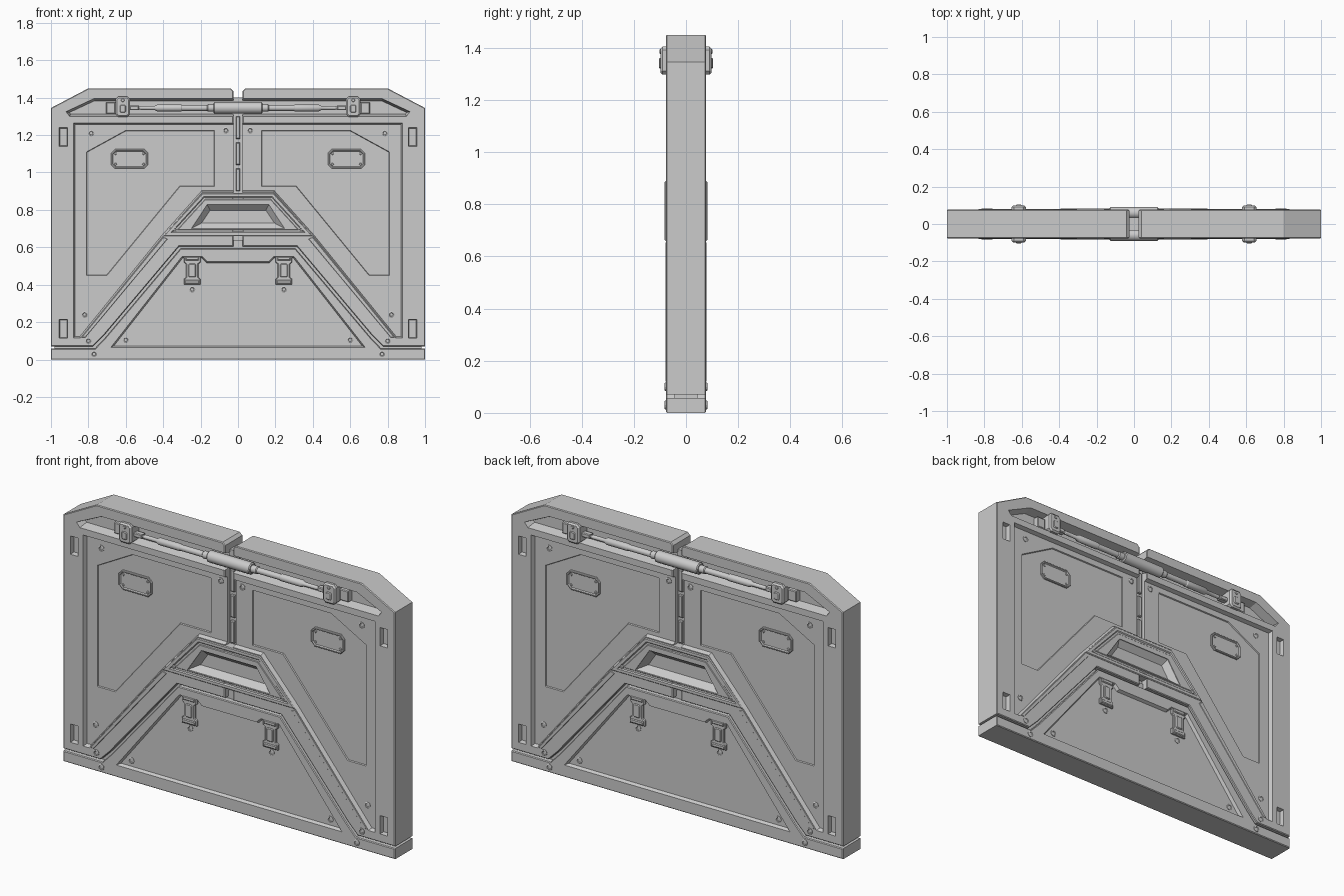
import bpy, bmesh
from math import cos, sin, pi
from mathutils import Vector

if "Cube" in bpy.data.objects:
    bpy.data.objects.remove(bpy.data.objects["Cube"])

F = 0.077  # half thickness of the barrier


def loft(name, rings, mx=True, my=True, smooth=False):
    """Closed skin through rings of 3D points, repeated left/right and front/back."""
    bm = bmesh.new()
    for sx in ((1, -1) if mx else (1,)):
        for sy in ((1, -1) if my else (1,)):
            vs = [[bm.verts.new((p[0] * sx, p[1] * sy, p[2])) for p in r] for r in rings]
            n = len(vs[0])
            for a, b in zip(vs, vs[1:]):
                for i in range(n):
                    bm.faces.new((a[i], a[(i + 1) % n], b[(i + 1) % n], b[i]))
            bm.faces.new(vs[0])
            bm.faces.new(vs[-1])
    bmesh.ops.recalc_face_normals(bm, faces=bm.faces)
    me = bpy.data.meshes.new(name)
    bm.to_mesh(me)
    bm.free()
    ob = bpy.data.objects.new(name, me)
    bpy.context.collection.objects.link(ob)
    if smooth:
        bpy.ops.object.select_all(action='DESELECT')
        ob.select_set(True)
        bpy.context.view_layer.objects.active = ob
        bpy.ops.object.shade_smooth_by_angle()
    return ob


def inset(pts, d):
    """Mitred inward offset of an x/z outline."""
    n = len(pts)
    area = sum(pts[i][0] * pts[(i + 1) % n][1] - pts[(i + 1) % n][0] * pts[i][1] for i in range(n))
    s = 1 if area > 0 else -1
    out = []
    for i in range(n):
        p, q, r = (Vector(pts[k % n]) for k in (i - 1, i, i + 1))
        a, b = (q - p).normalized(), (r - q).normalized()
        na, nb = Vector((-a.y, a.x)) * s, Vector((-b.y, b.x)) * s
        out.append(tuple(q + (na + nb) * (d / (1 + na.dot(nb)))))
    return out


def prism(name, layers, mx=True, my=True, smooth=False):
    """layers: (depth y, outline) pairs; y is the distance in front of the middle."""
    return loft(name, [[(x, -y, z) for x, z in pts] for y, pts in layers], mx, my, smooth)


def plate(name, pts, y0, y1, bevel=0.004, **kw):
    return prism(name, [(y0, pts), (y1 - bevel, pts), (y1, inset(pts, bevel))], **kw)


def slab(name, pts, mx, b=0.004):
    """Full-thickness part with bevelled front and back rims."""
    i = inset(pts, b)
    return prism(name, [(-F, i), (b - F, pts), (F - b, pts), (F, i)], mx, False)


def pocket(pts, top, floor, taper=0.008, mx=True):
    return prism("cutter", [(0.13, pts), (top, pts), (floor, inset(pts, taper))], mx)


def carve(ob, cutters):
    for c in cutters:
        c.hide_render = True
        m = ob.modifiers.new("cut", 'BOOLEAN')
        m.operation, m.solver, m.object = 'DIFFERENCE', 'EXACT', c
    dg = bpy.context.evaluated_depsgraph_get()
    me = bpy.data.meshes.new_from_object(ob.evaluated_get(dg))
    ob.modifiers.clear()
    ob.data = me


def rect(x0, x1, z0, z1, c=0.0):
    if not c:
        return [(x0, z0), (x1, z0), (x1, z1), (x0, z1)]
    return [(x0 + c, z0), (x1 - c, z0), (x1, z0 + c), (x1, z1 - c),
            (x1 - c, z1), (x0 + c, z1), (x0, z1 - c), (x0, z0 + c)]


def disc(x, z, r, n=12):
    return [(x + r * cos(2 * pi * i / n), z + r * sin(2 * pi * i / n)) for i in range(n)]


def sym(half):
    """Full outline from its right half."""
    return half + [(-x, z) for x, z in reversed(half)]


# Two upper shield halves with chamfered shoulders
halves = slab("shield_halves", [(0.025, 0.605), (0.315, 0.605), (0.72, 0.125), (0.775, 0.07),
                                (1, 0.07), (1, 1.345), (0.80, 1.45), (0.04, 1.45),
                                (0.025, 1.435)], True)
recess = [(0.012, 1.265), (0.88, 1.265), (0.88, 0.115), (0.842, 0.115), (0.40, 0.66),
          (0.19, 0.895), (0.012, 0.895)]
inner = [(0.125, 0.925), (0.125, 1.225), (0.60, 1.225), (0.81, 1.11), (0.81, 0.45),
         (0.70, 0.45), (0.31, 0.925)]
slot = [(0.01, 1.30), (0.90, 1.30), (0.92, 1.325), (0.77, 1.395), (0.01, 1.395)]
hole = sym([(0.25, 0.70), (0.165, 0.828)])
window_cut = pocket(hole, 0.076, 0.046, 0.03, mx=False)
cuts = [pocket(recess, F, 0.055), pocket(inner, 0.055, 0.049, 0.003),
        pocket(slot, F, 0.027, 0.012), window_cut]
for z in (0.115, 1.14):
    cuts.append(pocket(rect(0.911, 0.956, z, z + 0.10), F, 0.052, 0.004))
carve(halves, cuts)

# Base with the lower hatch, one piece
base = slab("base_and_hatch", sym([(1, 0), (1, 0.058), (0.765, 0.058), (0.708, 0.118),
                                   (0.307, 0.593)]), False)
hatch_cut = pocket(sym([(0.68, 0.065), (0.30, 0.55), (0.19, 0.55), (0.165, 0.525)]),
                   F, 0.06, mx=False)
carve(base, [hatch_cut])

# Core that closes the seams between the pieces
slab_core = sym([(0.98, 0.03), (0.98, 0.10), (0.75, 0.13), (0.33, 0.64)])
prism("inner_core", [(-0.045, slab_core), (0.045, slab_core)], False, False)
strip = rect(-0.03, 0.03, 0.55, 1.40)
prism("centre_seam", [(-0.035, strip), (0.035, strip)], False, False)
for z in (0.96, 1.10, 1.24):
    plate("seam_hinge", rect(-0.012, 0.012, z - 0.06, z + 0.06), 0.03, 0.05, mx=False)

# Viewing window frame with stepped trapezoid rim
outer = sym([(0.40, 0.66), (0.19, 0.89)])
rim = inset(outer, 0.018)
window = prism("window_frame", [(0.03, outer), (0.078, outer), (0.082, inset(outer, 0.004)),
                                (0.082, rim), (0.076, inset(outer, 0.024)),
                                (0.076, inset(outer, 0.032)), (0.08, inset(outer, 0.036))], False)
carve(window, [window_cut])
for c in cuts + [hatch_cut]:
    bpy.data.objects.remove(c)

# Raised ridge along each arch leg
plate("arch_ridge", [(0.375, 0.645), (0.40, 0.655), (0.838, 0.118), (0.815, 0.118)],
      0.06, 0.079, 0.003)

# Hydraulic strut across the top slot
prof = [(0.13, 0.026), (0.125, 0.031)]
right = [(0.13, 0.02), (0.16, 0.02), (0.165, 0.016), (0.30, 0.016), (0.305, 0.019), (0.43, 0.019),
         (0.445, 0.011), (0.52, 0.011), (0.525, 0.008), (0.60, 0.008)]
prof = [(-x, r) for x, r in reversed(right)] + [(-x, r) for x, r in prof] + prof[::-1] + right
loft("strut", [[(x, -0.06 + r * cos(2 * pi * i / 16), 1.345 + r * sin(2 * pi * i / 16))
                for i in range(16)] for x, r in prof], False, True, True)

# Strut brackets, pins and backing blocks
b = rect(0.577, 0.655, 1.297, 1.405, 0.014)
prism("strut_bracket", [(0.02, b), (0.09, b), (0.098, inset(b, 0.008))])
plate("bracket_catch", rect(0.60, 0.632, 1.32, 1.362, 0.006), 0.09, 0.103)
plate("bracket_pin", disc(0.616, 1.386, 0.009), 0.09, 0.101, 0.002)
plate("bracket_block", rect(0.655, 0.705, 1.315, 1.375), 0.02, 0.06)
plate("rod_fork", rect(0.53, 0.58, 1.333, 1.357), 0.045, 0.072)

# Vision plates: chamfered rim with sunken centre and corner screws
v = rect(0.48, 0.68, 1.02, 1.125, 0.022)
prism("side_plate", [(0.04, v), (0.056, v), (0.059, inset(v, 0.003)),
                     (0.059, inset(v, 0.008)), (0.053, inset(v, 0.012))])
for x in (0.505, 0.655):
    for z in (1.044, 1.101):
        plate("plate_screw", disc(x, z, 0.007, 8), 0.05, 0.057, 0.002)

# Hatch latches
latch = [(0.20, 0.40), (0.29, 0.40), (0.29, 0.43), (0.278, 0.44), (0.278, 0.51), (0.29, 0.52),
         (0.29, 0.555), (0.20, 0.555), (0.20, 0.52), (0.212, 0.51), (0.212, 0.44), (0.20, 0.43)]
plate("latch_body", latch, 0.05, 0.073)
plate("latch_lever", rect(0.225, 0.265, 0.44, 0.512, 0.005), 0.06, 0.079)
plate("latch_top_bar", rect(0.21, 0.28, 0.53, 0.55), 0.06, 0.079)
plate("latch_foot_bar", rect(0.206, 0.284, 0.405, 0.425), 0.06, 0.078)

# Bolts: x, z, surface depth
for x, z, y in ((0.065, 1.225, 0.055), (0.785, 1.21, 0.055), (0.82, 0.24, 0.055),
                (0.60, 0.105, 0.06), (0.80, 0.10, F), (0.77, 0.03, F),
                (0.245, 0.375, 0.06), (0.335, 0.695, F)):
    r = 0.012 if y == F and z > 0.5 else 0.017
    d = disc(x, z, r)
    prism("bolt", [(y - 0.01, d), (y + 0.003, d), (y + 0.005, inset(d, 0.003)),
                   (y + 0.005, inset(d, 0.006)), (y + 0.002, inset(d, 0.008))])
